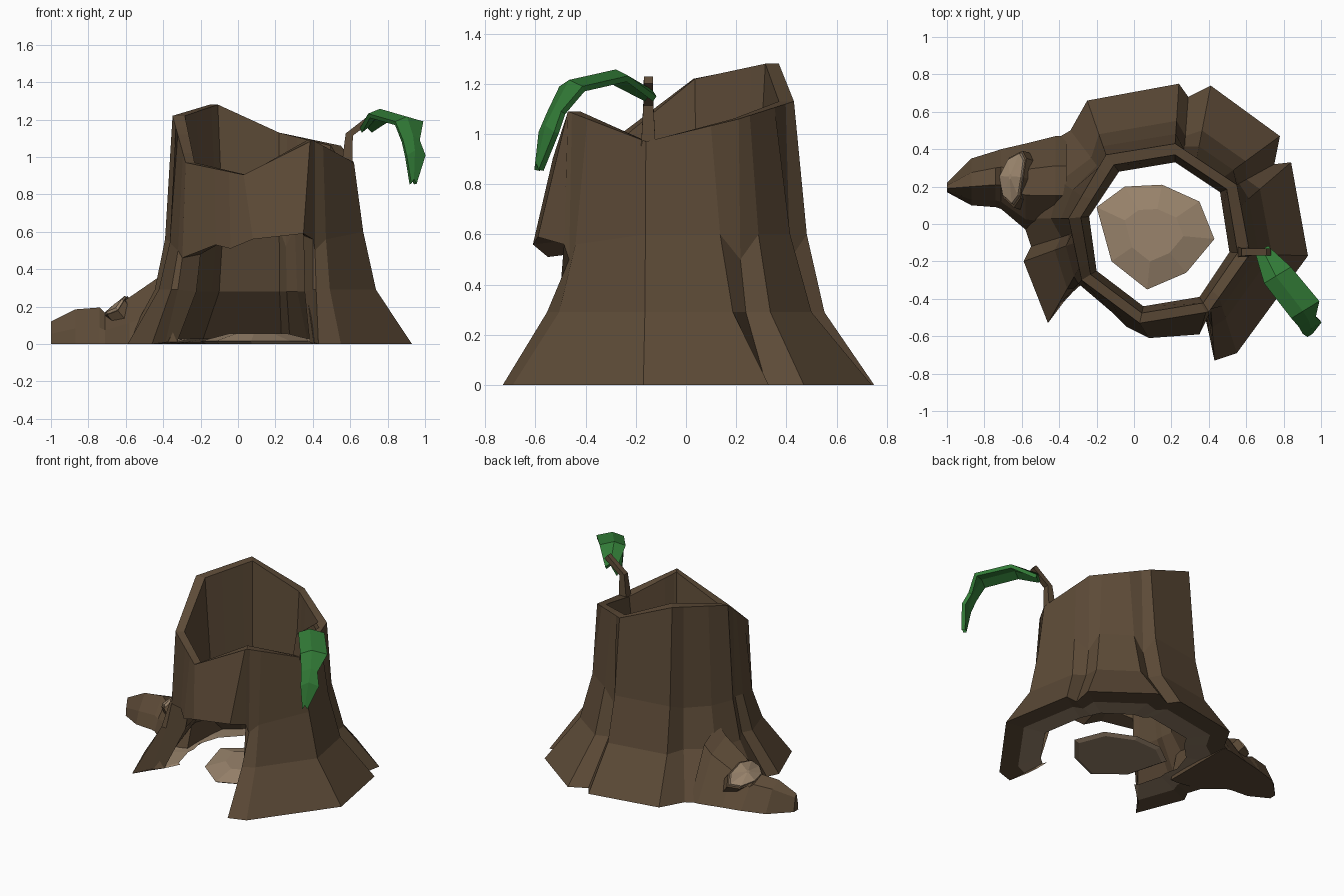
import bpy, bmesh, math
from mathutils import Vector

if "Cube" in bpy.data.objects:
    bpy.data.objects.remove(bpy.data.objects["Cube"])


def material(name, rgb):
    m = bpy.data.materials.new(name)
    m.diffuse_color = (*rgb, 1)
    m.use_nodes = True
    m.node_tree.nodes["Principled BSDF"].inputs["Base Color"].default_value = m.diffuse_color
    return m


BARK = material("bark brown", (0.108, 0.069, 0.038))
WOOD = material("pale wood", (0.32, 0.23, 0.15))
LEAF = material("leaf green", (0.032, 0.2, 0.038))


def make_object(name, bm, mat, face_up=False):
    bmesh.ops.recalc_face_normals(bm, faces=bm.faces)
    if face_up:
        bm.normal_update()
        bmesh.ops.reverse_faces(bm, faces=[f for f in bm.faces if f.normal.z < 0])
    mesh = bpy.data.meshes.new(name)
    bm.to_mesh(mesh)
    bm.free()
    mesh.materials.append(mat)
    ob = bpy.data.objects.new(name, mesh)
    bpy.context.collection.objects.link(ob)
    return ob


def loft(name, rings, mat, cap=True, closed=True, face_up=False):
    bm = bmesh.new()
    vs = [[bm.verts.new(p) for p in r] for r in rings]
    n = len(vs[0])
    for a, b in zip(vs, vs[1:]):
        for i in range(n if closed else n - 1):
            j = (i + 1) % n
            bm.faces.new((a[i], a[j], b[j], b[i]))
    if cap:
        bm.faces.new(vs[0])
        bm.faces.new(vs[-1])
    return make_object(name, bm, mat, face_up)


# Stump: eight-sided rim, outer and inner
OUTER = [Vector(p) for p in (
    (-0.35, 0.03, 1.22), (-0.15, 0.37, 1.28), (0.22, 0.43, 1.13), (0.55, 0.21, 1.06),
    (0.62, -0.16, 0.97), (0.40, -0.47, 1.09), (0.03, -0.53, 0.905), (-0.28, -0.30, 0.97))]
INNER = [Vector((*p, 0)) for p in (
    (-0.24, 0.04), (-0.08, 0.28), (0.22, 0.33), (0.46, 0.17),
    (0.51, -0.15), (0.35, -0.39), (0.05, -0.44), (-0.20, -0.25))]


def along(points, u):
    i = int(u) % 8
    return points[i].lerp(points[(i + 1) % 8], u - int(u))


def at_z(v, z):
    return Vector((v.x, v.y, z))


# Wall columns: root outline on the ground, position along the rim, height of the upper ring
SIDES = [
    (0.40, -0.57, 5.0, 0.56), (0.43, -0.73, 4.95, 0.50), (0.55, -0.69, 4.75, 0.56),
    (0.93, -0.17, 4.0, 0.6), (0.84, 0.33, 3.3, 0.6), (0.75, 0.32, 3.0, 0.5),
    (0.78, 0.47, 2.8, 0.6), (0.41, 0.74, 2.35, 0.6), (0.29, 0.68, 2.15, 0.5),
    (0.24, 0.75, 2.0, 0.6), (-0.25, 0.66, 1.0, 0.6), (-0.34, 0.50, 0.8, 0.56),
    (-0.58, 0.36, 0.35, 0.56), (-0.60, 0.03, 0.0, 0.56), (-0.55, -0.12, 7.75, 0.54),
    (-0.59, -0.20, 7.6, 0.54), (-0.46, -0.53, 7.2, 0.5), (-0.39, -0.42, 7.0, 0.46)]
# How far each kind of column flares at the upper and middle ring
FLARE = {k: (0.06, 0.26) for k in (5, 8, 11, 14)} | {1: (0.04, 0.36)}
# Overhanging lip of the front opening
LIP = [(-0.12, -0.47, 6.5, 0.53), (-0.04, -0.55, 6.25, 0.51),
       (0.08, -0.61, 6.0, 0.56), (0.35, -0.59, 5.04, 0.59)]

bm = bmesh.new()
columns, floor_outer, floor_inner = [], [], []
for k, (x, y, u, zu) in enumerate(SIDES + LIP):
    top, inn = along(OUTER, u), along(INNER, u)
    base, flat = Vector((x, y, 0)), at_z(top, 0)
    rim = at_z(flat.lerp(inn, 0.6), top.z)
    if k < len(SIDES):
        t_up, t_mid = FLARE.get(k, (0.16, 0.38))
        pts = {"top": top, "up": at_z(flat.lerp(base, t_up), zu),
               "mid": at_z(flat.lerp(base, t_mid), 0.29), "base": base,
               "in_low": at_z(inn.lerp(base, 0.66), 0.01),
               "in_mid": at_z(inn.lerp(base, 0.12), 0.28),
               "in_up": at_z(inn, zu + 0.02), "rim": rim}
        floor_outer.append(pts["in_low"])
        floor_inner.append(at_z(inn.lerp(base, 0.25), 0.03))
    else:
        pts = {"top": top, "up": at_z(base, zu), "in_up": at_z(inn, zu + 0.02), "rim": rim}
    columns.append({n: bm.verts.new(p) for n, p in pts.items()})

FULL = ["top", "up", "mid", "base", "in_low", "in_mid", "in_up", "rim"]
SHORT = ["top", "up", "in_up", "rim"]
for k, a in enumerate(columns):
    b = columns[(k + 1) % len(columns)]
    names = FULL if "base" in a and "base" in b else SHORT
    for i, n in enumerate(names):
        m = names[(i + 1) % len(names)]
        bm.faces.new((a[n], a[m], b[m], b[n]))
# Jambs of the opening
for c in (columns[0], columns[len(SIDES) - 1]):
    for names in (("up", "mid", "in_mid", "in_up"), ("mid", "base", "in_low", "in_mid")):
        bm.faces.new([c[n] for n in names])
make_object("hollow_stump", bm, BARK)

# Pale floor shelf around the inside of the wall
loft("inner_floor", [floor_outer, floor_inner], WOOD, cap=False, closed=False, face_up=True)

# Long root on the left: x, two side edges in y, height
rings = []
for x, y0, y1, h in ((-0.36, -0.06, 0.47, 0.43), (-0.42, -0.06, 0.47, 0.36),
                     (-0.58, -0.03, 0.43, 0.25), (-0.71, 0.08, 0.40, 0.165),
                     (-0.74, 0.09, 0.39, 0.195), (-0.87, 0.10, 0.35, 0.185),
                     (-1.0, 0.17, 0.22, 0.12)):
    w = y1 - y0
    rings.append([(x, y0, 0), (x, y0 + 0.12 * w, 0.45 * h), (x, y0 + 0.4 * w, h),
                  (x, y0 + 0.7 * w, 0.8 * h), (x, y1, 0)])
loft("long_root", rings, BARK)

# Broken knot draped over the long root: bark collar and pale cut
normal = Vector((-0.62, 0.2, 0.75)).normalized()
side = Vector((0.12, 1, -0.1)).cross(normal).normalized()
long = normal.cross(side)


def knot_ring(scale, lift):
    ring = []
    for i in range(8):
        s = scale * math.sin(i * math.tau / 8)
        c = scale * math.cos(i * math.tau / 8)
        ring.append(Vector((-0.65, 0.25, 0.195)) + normal * (lift - 0.06 * s * s)
                    + side * c * 0.085 + long * s * 0.155)
    return ring


loft("knot_collar", [knot_ring(1, -0.1), knot_ring(1, 0.01), knot_ring(0.1, 0.01)], BARK)
loft("knot_cut", [knot_ring(0.92, 0.005), knot_ring(0.88, 0.02),
                  knot_ring(0.1, 0.02)], WOOD)

# Pale mound inside the stump
outline = [(-0.20, 0.09), (-0.05, 0.20), (0.15, 0.21), (0.35, 0.12),
           (0.43, -0.08), (0.28, -0.26), (0.07, -0.35), (-0.12, -0.20)]
loft("mound", [[(0.1 + (x - 0.1) * s, -0.05 + (y + 0.05) * s, z) for x, y in outline]
               for s, z in ((0.9, 0), (1, 0.015), (0.5, 0.055))], WOOD)

# Twig on the rim
rings = []
for x, z, r, tilt in ((0.58, 0.93, 0.03, 0), (0.595, 1.12, 0.02, 0.3), (0.72, 1.215, 0.018, 0.9)):
    dx, dz = r * math.cos(tilt), -r * math.sin(tilt)
    rings.append([(x - dx, -0.15 - r, z - dz), (x + dx, -0.15 - r, z + dz),
                  (x + dx, -0.15 + r, z + dz), (x - dx, -0.15 + r, z - dz)])
loft("twig", rings, BARK)

# Drooping folded leaf: midrib point, left and right half widths
across = Vector((0.85, 0.52, 0))
rings = []
for x, y, z, l, r in ((0.69, -0.14, 1.165, 0.04, 0.03), (0.76, -0.28, 1.245, 0.07, 0.09),
                      (0.90, -0.46, 1.205, 0.07, 0.10), (0.93, -0.51, 1.11, 0.06, 0.04),
                      (0.94, -0.55, 1.03, 0.05, 0.065), (0.935, -0.585, 0.88, 0.015, 0.015)):
    c, drop = Vector((x, y, z)), Vector((0, 0, -0.025))
    rings.append([c - across * l + drop, c, c + across * r + drop])
leaf = loft("leaf", rings, LEAF, cap=False, closed=False)
mod = leaf.modifiers.new("thickness", "SOLIDIFY")
mod.thickness = 0.025
mod.offset = 0
